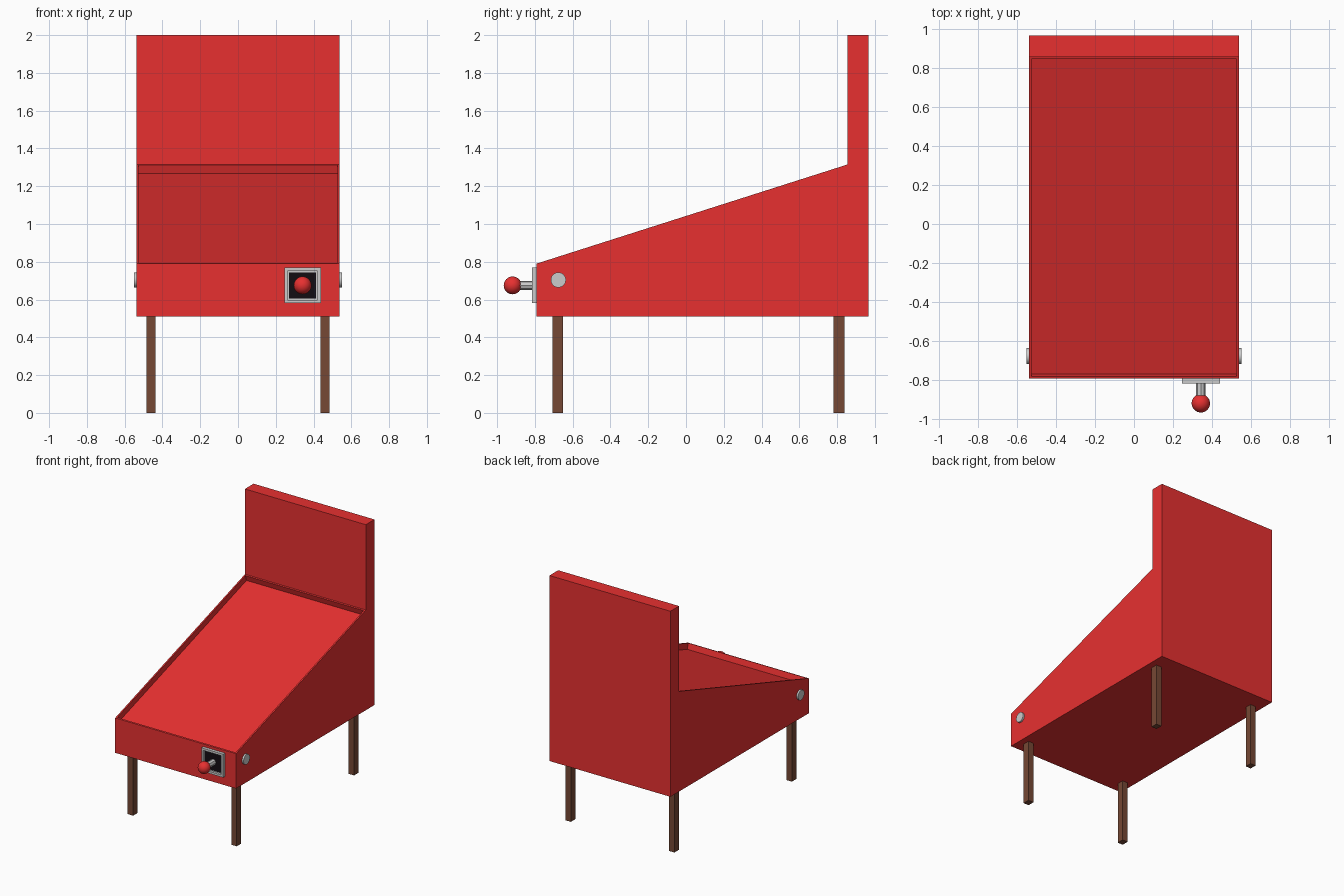
import bpy, bmesh, math
from mathutils import Matrix

if "Cube" in bpy.data.objects:
    bpy.data.objects.remove(bpy.data.objects["Cube"])


def material(name, rgb):
    m = bpy.data.materials.new(name)
    m.diffuse_color = (*rgb, 1)
    m.use_nodes = True
    m.node_tree.nodes["Principled BSDF"].inputs["Base Color"].default_value = m.diffuse_color
    return m


RED = material("red", (0.8, 0.03, 0.03))
BROWN = material("brown", (0.18, 0.065, 0.035))
BLACK = material("black", (0.006, 0.004, 0.006))


def finish(name, bm, mats=()):
    bmesh.ops.recalc_face_normals(bm, faces=bm.faces)
    mesh = bpy.data.meshes.new(name)
    bm.to_mesh(mesh)
    bm.free()
    for m in mats:
        mesh.materials.append(m)
    ob = bpy.data.objects.new(name, mesh)
    bpy.context.collection.objects.link(ob)
    return ob


def box(name, lo, hi, mats=()):
    bm = bmesh.new()
    size = [b - a for a, b in zip(lo, hi)]
    mid = [(a + b) / 2 for a, b in zip(lo, hi)]
    bmesh.ops.create_cube(bm, size=1, matrix=Matrix.Translation(mid) @ Matrix.Diagonal((*size, 1)))
    return finish(name, bm, mats)


def smooth(ob):
    bpy.ops.object.select_all(action="DESELECT")
    ob.select_set(True)
    bpy.context.view_layer.objects.active = ob
    bpy.ops.object.shade_smooth_by_angle(angle=math.radians(40))


def cylinder(name, centre, radius, length, axis, sides):
    bm = bmesh.new()
    turn = Matrix.Rotation(math.pi / 2, 4, "Y" if axis == "X" else "X")
    bmesh.ops.create_cone(bm, cap_ends=True, segments=sides, radius1=radius, radius2=radius,
                          depth=length, matrix=Matrix.Translation(centre) @ turn)
    return finish(name, bm)


# Cabinet and backboard: one side profile, with the sloped top sunk in as the playfield
W = 0.537
profile = [(-0.792, 0.51), (0.965, 0.51), (0.965, 2), (0.855, 2), (0.855, 1.315), (-0.792, 0.79)]
bm = bmesh.new()
side = bm.faces.new([bm.verts.new((-W, y, z)) for y, z in profile])
ext = bmesh.ops.extrude_face_region(bm, geom=[side], use_keep_orig=True)
bmesh.ops.translate(bm, vec=(2 * W, 0, 0),
                    verts=[g for g in ext["geom"] if isinstance(g, bmesh.types.BMVert)])
bmesh.ops.recalc_face_normals(bm, faces=bm.faces)
slope = next(f for f in bm.faces if f.normal.z > 0.8 and f.normal.y < -0.1)
bmesh.ops.inset_region(bm, faces=[slope], thickness=0.016)
bmesh.ops.inset_region(bm, faces=[slope], thickness=0, depth=-0.047)
finish("cabinet", bm, [RED])

# Legs
for sx, xn in ((-1, "left"), (1, "right")):
    for y, yn in ((-0.68, "front"), (0.81, "back")):
        x = sx * 0.46
        box(f"{yn}_{xn}_leg", (x - 0.024, y - 0.028, 0), (x + 0.024, y + 0.028, 0.52), [BROWN])
    # Flipper button on each side
    smooth(cylinder(f"{xn}_flipper_button", (sx * 0.538, -0.676, 0.704), 0.04, 0.026, "X", 32))

# Plunger frame with a dark recessed panel
PX, PZ = 0.342, 0.675
bm = bmesh.new()
bmesh.ops.create_cube(bm, size=1, matrix=Matrix.Translation((PX, -0.803, PZ))
                      @ Matrix.Diagonal((0.194, 0.026, 0.188, 1)))
bm.normal_update()
front = next(f for f in bm.faces if f.normal.y < -0.9)
bmesh.ops.inset_region(bm, faces=[front], thickness=0.024)
bmesh.ops.inset_region(bm, faces=[front], thickness=0, depth=-0.018)
finish("plunger_frame", bm)
box("plunger_panel", (PX - 0.072, -0.802, PZ - 0.069), (PX + 0.072, -0.797, PZ + 0.069), [BLACK])

# Plunger rod and ball knob
cylinder("plunger_rod", (PX, -0.845, PZ), 0.024, 0.1, "Y", 8)
bm = bmesh.new()
bmesh.ops.create_uvsphere(bm, u_segments=32, v_segments=16, radius=0.047,
                          matrix=Matrix.Translation((PX, -0.918, PZ)))
smooth(finish("plunger_knob", bm, [RED]))
